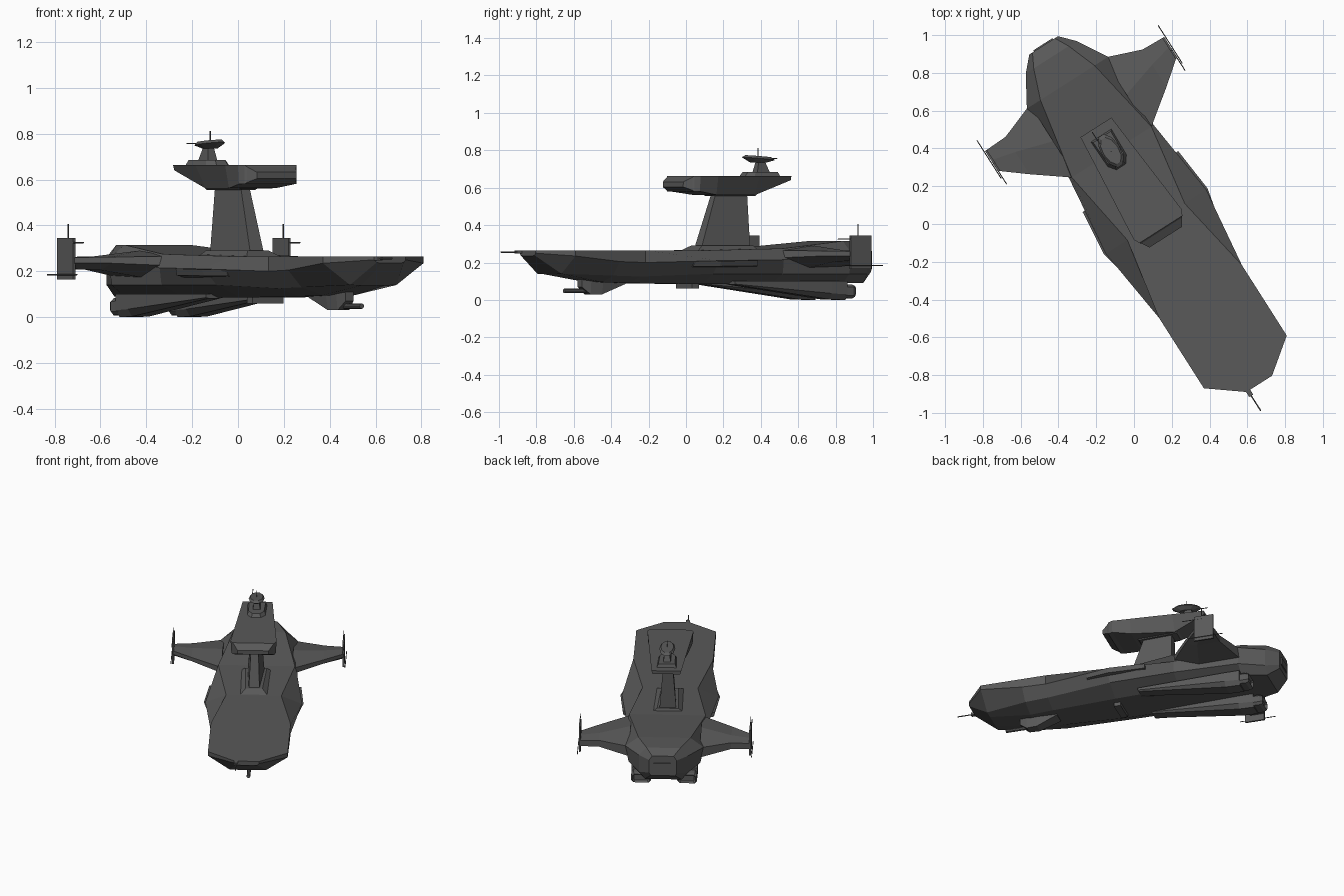
import bpy, bmesh, math
from mathutils import Matrix, Vector

if "Cube" in bpy.data.objects:
    bpy.data.objects.remove(bpy.data.objects["Cube"])

# The ship is built along its own y axis, then turned into place
PLACE = Matrix.Translation((0.0885, 0.056, 0)) @ Matrix.Rotation(math.radians(32.5), 4, 'Z')
MAT = bpy.data.materials.new("dark_grey")
MAT.diffuse_color = (0.1, 0.1, 0.1, 1)
MAT.use_nodes = True
MAT.node_tree.nodes["Principled BSDF"].inputs["Base Color"].default_value = MAT.diffuse_color


def finish(name, bm):
    bmesh.ops.recalc_face_normals(bm, faces=bm.faces)
    me = bpy.data.meshes.new(name)
    bm.to_mesh(me)
    bm.free()
    me.materials.append(MAT)
    ob = bpy.data.objects.new(name, me)
    bpy.context.collection.objects.link(ob)
    ob.matrix_world = PLACE
    return ob


def loft(rings):
    bm = bmesh.new()
    vs = [[bm.verts.new(p) for p in r] for r in rings]
    n = len(vs[0])
    for a, b in zip(vs, vs[1:]):
        for i in range(n):
            j = (i + 1) % n
            bm.faces.new((a[i], a[j], b[j], b[i]))
    bm.faces.new(vs[0])
    bm.faces.new(vs[-1][::-1])
    bmesh.ops.recalc_face_normals(bm, faces=bm.faces)
    return bm


def section(y, half, cx=0):
    """Symmetric ring across the ship from (half width, z) points."""
    return [(cx + x, y, z) for x, z in half] + [(cx - x, y, z) for x, z in reversed(half)]


def plan(z, half):
    """Symmetric horizontal ring from (half width, y) points."""
    return [(x, y, z) for x, y in half] + [(-x, y, z) for x, y in reversed(half)]


def box(name, c, s):
    bm = bmesh.new()
    bmesh.ops.create_cube(bm, size=1, matrix=Matrix.Translation(c) @ Matrix.Diagonal((*s, 1)))
    return finish(name, bm)


def rod(name, a, b, r=0.003, n=6):
    a, b = Vector(a), Vector(b)
    d = b - a
    bm = bmesh.new()
    m = Matrix.Translation((a + b) / 2) @ d.to_track_quat('Z', 'Y').to_matrix().to_4x4()
    bmesh.ops.create_cone(bm, cap_ends=True, segments=n, radius1=r, radius2=r, depth=d.length, matrix=m)
    return finish(name, bm)


# Hull: deck edge, chine, lower chine, keel at each station
finish("hull", loft([section(y, h) for y, h in (
    (-1.07, ((.08, .265), (.08, .25), (.07, .238), (.04, .235))),
    (-.932, ((.26, .265), (.26, .235), (.12, .14), (.06, .138))),
    (-.65, ((.26, .265), (.26, .205), (.19, .13), (.08, .095))),
    (-.49, ((.26, .265), (.26, .2), (.21, .125), (.1, .09))),
    (-.053, ((.18, .265), (.315, .21), (.25, .14), (.13, .085))),
    (.385, ((.25, .275), (.265, .215), (.255, .14), (.14, .088))),
    (.82, ((.17, .315), (.255, .25), (.235, .14), (.17, .09))),
    (.98, ((.11, .315), (.16, .26), (.16, .14), (.12, .09))),
    (1.055, ((.07, .29), (.09, .26), (.09, .17), (.08, .15))))]))

# Neck plinth and neck
finish("neck_base", loft([
    plan(.255, ((.1, -.06), (.12, .33))),
    plan(.29, ((.055, .0), (.07, .315)))]))
finish("neck", loft([
    plan(.28, ((.035, .01), (.055, .305))),
    plan(.575, ((.022, .11), (.032, .3)))]))

# Bridge with recessed front window band
bm = loft([section(y, h) for y, h in (
    (-.155, ((.105, .635), (.105, .6))),
    (-.1, ((.135, .663), (.135, .58))),
    (-.07, ((.15, .663), (.145, .58))),
    (.05, ((.14, .663), (.12, .562))),
    (.33, ((.115, .663), (.06, .56))),
    (.54, ((.097, .663), (.09, .64))))])
front = [f for f in bm.faces if f.calc_center_median().y < -.11]
bmesh.ops.inset_region(bm, faces=front, thickness=.012, depth=-.006, use_even_offset=True)
finish("bridge", bm)
finish("bridge_foot", loft([
    plan(.555, ((.035, .08), (.05, .34))),
    plan(.58, ((.06, .05), (.07, .36)))]))

# Sensor platform, pedestal and oval dish
finish("sensor_platform", loft([
    plan(.66, ((.03, .29), (.06, .33), (.065, .49))),
    plan(.685, ((.025, .31), (.05, .345), (.055, .48)))]))
finish("dish_pedestal", loft([
    plan(.68, ((.025, .37), (.025, .45))),
    plan(.74, ((.015, .385), (.015, .425)))]))


def oval(z, a, b, tilt=0.0):
    ring = [(math.cos(t * math.pi / 5), math.sin(t * math.pi / 5)) for t in range(10)]
    return [(a * c, .393 + b * s, z - tilt * s) for c, s in ring]


finish("dish", loft([oval(.735, .025, .05), oval(.755, .052, .1, .008), oval(.768, .042, .08, .006)]))
rod("dish_mast", (0, .39, .76), (0, .39, .812))
rod("dish_spike", (-.03, .42, .757), (-.03, .53, .757))

# Mirrored parts
for s, side in ((1, "right"), (-1, "left")):
    finish("wing_" + side, loft([[(s * x, y, z) for y, z in r] for x, r in (
        (.23, ((.37, .265), (.37, .225), (.55, .17), (.83, .18), (.83, .25), (.6, .29))),
        (.43, ((.52, .262), (.52, .235), (.6, .205), (.755, .21), (.755, .255), (.66, .265))),
        (.555, ((.62, .26), (.62, .235), (.66, .21), (.75, .21), (.75, .25), (.69, .262))))]))
    # Wing tip plate with its spikes
    box("tip_plate_" + side, (s * .556, .685, .255), (.012, .13, .18))
    rod("tip_mast_" + side, (s * .556, .67, .34), (s * .556, .67, .405))
    rod("tip_spike_" + side, (s * .56, .54, .325), (s * .56, .68, .325))
    rod("tip_low_spike_" + side, (s * .568, .58, .185), (s * .568, .82, .185))
    # Long side sponson
    finish("side_rail_" + side, loft([[(s * x, y, z) for x, z in r] for y, r in (
        (-.2, ((.23, .195), (.292, .205), (.285, .18), (.22, .165))),
        (-.05, ((.23, .2), (.325, .208), (.31, .18), (.22, .165))),
        (.2, ((.23, .21), (.3, .212), (.295, .182), (.22, .165))))]))
    # Underslung engine and nozzle
    finish("engine_" + side, loft([section(y, h, s * .15) for y, h in (
        (.12, ((.045, .1), (.045, .085), (.03, .082))),
        (.72, ((.065, .1), (.065, .035), (.045, .003))),
        (.82, ((.065, .1), (.065, .03), (.045, 0))))]))
    bm = loft([section(y, h, s * .15) for y, h in (
        (.81, ((.05, .085), (.062, .07), (.062, .025), (.05, .01))),
        (.86, ((.05, .082), (.065, .068), (.065, .025), (.05, .008))),
        (.88, ((.045, .075), (.055, .065), (.055, .03), (.045, .017))))]) 
    cap = [f for f in bm.faces if f.calc_center_median().y > .875]
    bmesh.ops.inset_region(bm, faces=cap, thickness=.01, depth=-.015)
    finish("nozzle_" + side, bm)

# Stern exhaust panel and keel block
box("stern_panel", (0, 1.052, .215), (.12, .02, .05))
box("keel_block", (0, -.057, .075), (.16, .045, .03))

# Chin gun
finish("chin_mount", loft([section(y, h) for y, h in (
    (-.74, ((.022, .13), (.02, .07))),
    (-.69, ((.04, .13), (.03, .03))),
    (-.62, ((.05, .12), (.035, .03))),
    (-.48, ((.05, .1), (.045, .085))))]))
rod("chin_barrel", (0, -.66, .048), (0, -.84, .048), .012, 8)

# Bow probe
rod("bow_probe", (-.07, -1.04, .256), (-.07, -1.195, .256), .004)
box("bow_probe_socket", (-.07, -1.07, .256), (.025, .06, .018))
